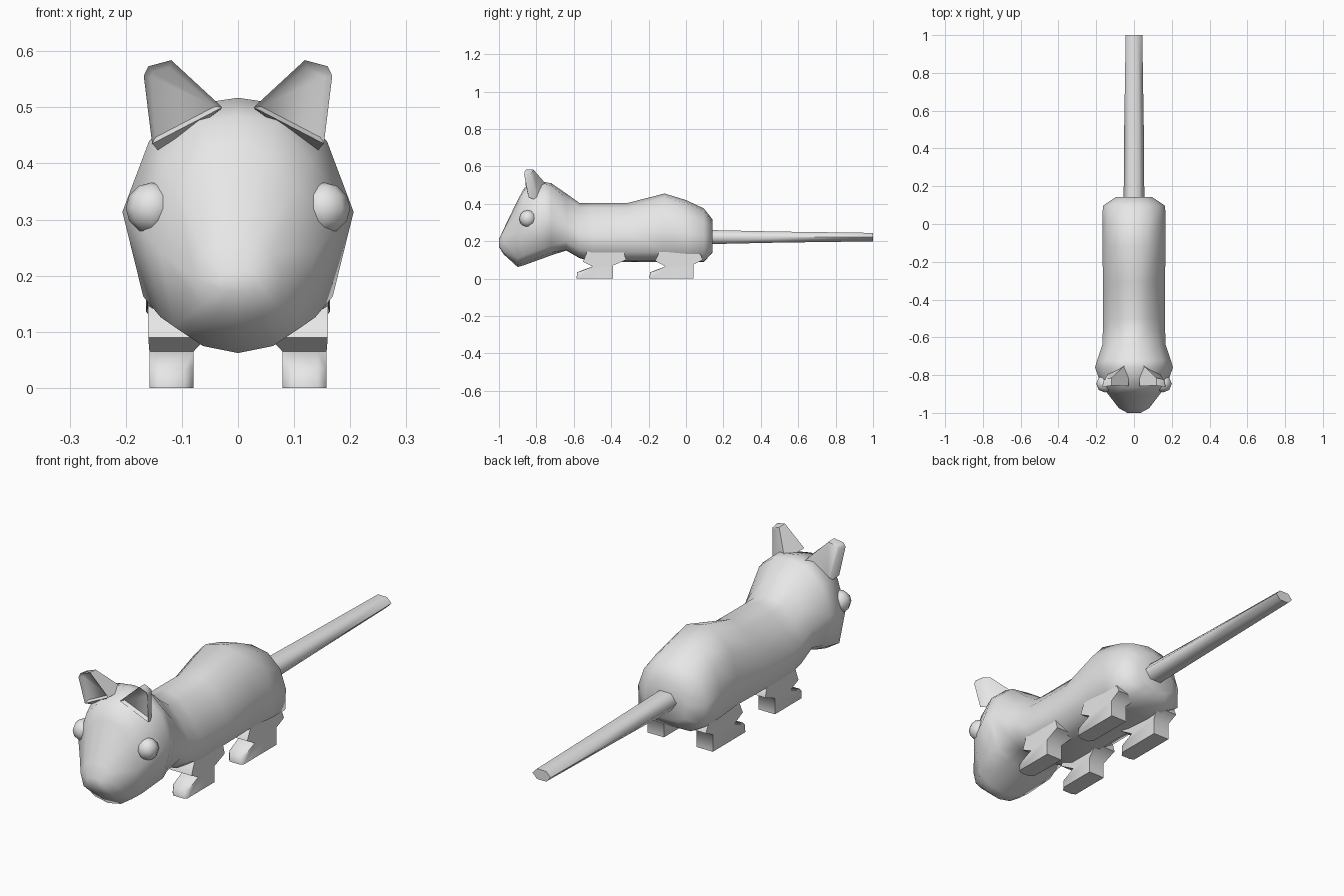
import bpy, bmesh, math
from mathutils import Matrix

if "Cube" in bpy.data.objects:
    bpy.data.objects.remove(bpy.data.objects["Cube"])

grey = bpy.data.materials.new("grey_fur")
grey.diffuse_color = (0.8, 0.8, 0.8, 1)
grey.use_nodes = True
grey.node_tree.nodes["Principled BSDF"].inputs["Base Color"].default_value = grey.diffuse_color


def finish(name, bm, angle=50):
    """Turn a bmesh into a smooth-shaded object."""
    bmesh.ops.recalc_face_normals(bm, faces=bm.faces[:])
    mesh = bpy.data.meshes.new(name)
    bm.to_mesh(mesh)
    bm.free()
    mesh.materials.append(grey)
    ob = bpy.data.objects.new(name, mesh)
    bpy.context.collection.objects.link(ob)
    bpy.ops.object.select_all(action='DESELECT')
    ob.select_set(True)
    bpy.context.view_layer.objects.active = ob
    bpy.ops.object.shade_smooth_by_angle(angle=math.radians(angle))
    return ob


def skin(bm, loops):
    """Bridge rings of points and cap both ends."""
    rings = [[bm.verts.new(p) for p in loop] for loop in loops]
    n = len(rings[0])
    for a, b in zip(rings, rings[1:]):
        for i in range(n):
            j = (i + 1) % n
            bm.faces.new((a[i], a[j], b[j], b[i]))
    return bm.faces.new(rings[0]), bm.faces.new(rings[-1][::-1])


def section(half, y, low, high, width):
    """Mirror a half outline (fractions) into a closed ring at y."""
    full = half + [(-x, z) for x, z in half[-2:0:-1]]
    return [(x * width, y, low + z * (high - low)) for x, z in full]


# Head, shoulders and hips: y, bottom, top, half width
head_half = [(0, 1), (.4, .97), (.77, .81), (1, .50), (.82, .13), (.45, .035), (0, 0)]
neck_half = [(0, 1), (.42, .92), (.77, .70), (1, .45), (.98, .16), (.55, .01), (0, 0)]
hip_half = [(0, 1), (.47, .95), (.83, .76), (1, .48), (.98, .15), (.55, .01), (0, 0)]
head = [(-1, .17, .21, .035), (-.975, .13, .265, .080), (-.90, .062, .42, .138),
        (-.865, .072, .485, .168), (-.76, .11, .517, .206), (-.72, .125, .51, .195)]
neck = [(-.64, .15, .455, .168), (-.57, .11, .405, .165), (-.50, .09, .405, .165),
        (-.31, .09, .405, .165)]
hips = [(-.115, .09, .455, .166), (.0, .085, .42, .167),
        (.096, .09, .375, .165), (.143, .14, .315, .095)]
bm = bmesh.new()
skin(bm, [section(half, *s) for half, part in
          ((head_half, head), (neck_half, neck), (hip_half, hips)) for s in part])
finish("head_and_body", bm, 75)

# Tail: six-sided and gently tapered
bm = bmesh.new()
skin(bm, [[(w * math.cos(k * math.pi / 3), y, .222 + h * math.sin(k * math.pi / 3))
           for k in range(6)]
          for y, w, h in [(.10, .055, .044), (.5, .052, .034), (1, .044, .026)]])
finish("tail", bm, 82)

# Leg side outlines (y, z), with a toe in front
front_leg = [(-.585, 0), (-.39, 0), (-.39, .07), (-.32, .10), (-.34, .17),
             (-.52, .17), (-.55, .09), (-.50, .065), (-.583, .034)]
hind_leg = [(-.195, 0), (.04, 0), (.04, .075), (.09, .10), (.06, .17),
            (-.13, .17), (-.165, .095), (-.11, .065), (-.193, .034)]


def leg_ring(side, outline, x, top_x, inset):
    """One slice of a leg; the edges are rounded by shifting the toe back."""
    toe = min(y for y, z in outline)
    return [(side * (x if z < .08 else top_x), y + (inset if y < toe + .01 else 0), z)
            for y, z in outline]


for side, label in ((1, "right"), (-1, "left")):
    for name, outline in (("front_leg", front_leg), ("hind_leg", hind_leg)):
        bm = bmesh.new()
        skin(bm, [leg_ring(side, outline, *r) for r in
                  ((.079, .055, .02), (.095, .085, 0), (.142, .140, 0), (.158, .160, .01))])
        finish(f"{label}_{name}", bm, 80)

    # Ear: front rim with a slightly sunken inner face, swept back to the crown
    rim = [(.153, -.842, .435), (.168, -.865, .556), (.160, -.862, .573),
           (.119, -.855, .584), (.028, -.858, .500)]
    back = [(.135, -.790, .415), (.162, -.830, .557), (.155, -.822, .571),
            (.119, -.815, .582), (.035, -.735, .490)]
    bm = bmesh.new()
    front, _ = skin(bm, [[(side * x, y, z) for x, y, z in ring] for ring in (rim, back)])
    bmesh.ops.recalc_face_normals(bm, faces=bm.faces[:])
    bmesh.ops.inset_region(bm, faces=[front], thickness=.013, depth=0)
    for v in front.verts:
        v.co.y += .016
    finish(f"{label}_ear", bm, 60)

    # Eye
    bm = bmesh.new()
    bmesh.ops.create_uvsphere(bm, u_segments=8, v_segments=6, radius=.046,
                              matrix=Matrix.Translation((side * .154, -.846, .32)))
    finish(f"{label}_eye", bm, 80)
